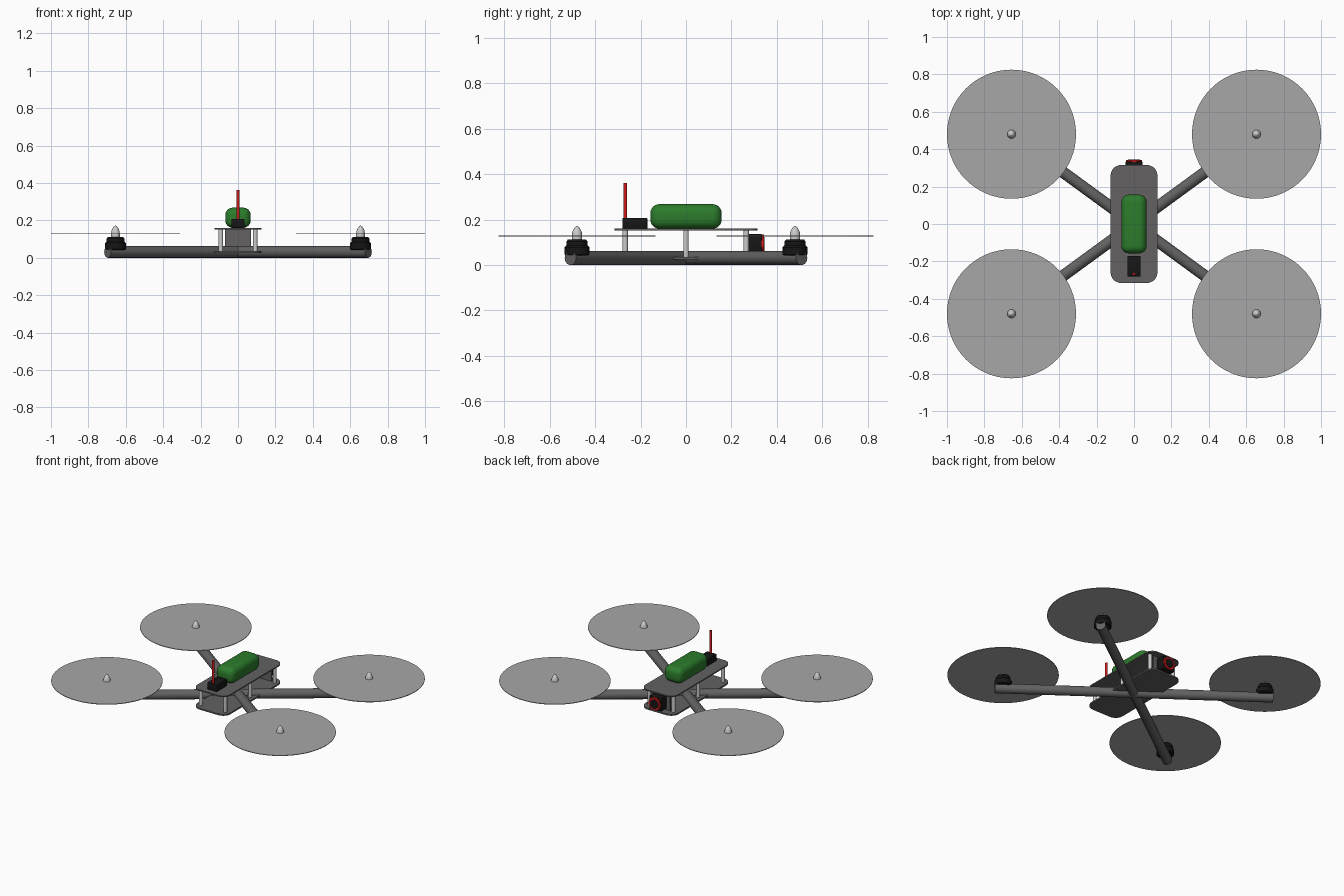
import bpy, bmesh, math
from mathutils import Vector

if "Cube" in bpy.data.objects:
    bpy.data.objects.remove(bpy.data.objects["Cube"])


def mat(name, rgb):
    m = bpy.data.materials.new(name)
    m.diffuse_color = (*rgb, 1)
    m.use_nodes = True
    m.node_tree.nodes["Principled BSDF"].inputs["Base Color"].default_value = m.diffuse_color
    return m


CARBON = mat("carbon grey", (0.125, 0.12, 0.12))
PROP = mat("propeller grey", (0.39, 0.39, 0.39))
METAL = mat("light metal", (0.6, 0.6, 0.6))
BLACK = mat("black", (0.008, 0.008, 0.008))
GREEN = mat("battery green", (0.025, 0.2, 0.025))
RED = mat("red", (0.65, 0.01, 0.01))


def finish(name, bm, material, smooth=True):
    bmesh.ops.recalc_face_normals(bm, faces=bm.faces)
    me = bpy.data.meshes.new(name)
    bm.to_mesh(me)
    bm.free()
    me.materials.append(material)
    ob = bpy.data.objects.new(name, me)
    bpy.context.collection.objects.link(ob)
    if smooth:
        bpy.ops.object.select_all(action='DESELECT')
        ob.select_set(True)
        bpy.context.view_layer.objects.active = ob
        bpy.ops.object.shade_smooth_by_angle(angle=math.radians(35))
    return ob


def rod(name, a, b, r, material, n=32):
    """Capped cylinder from a to b."""
    a, b = Vector(a), Vector(b)
    bm = bmesh.new()
    bmesh.ops.create_cone(bm, cap_ends=True, segments=n, radius1=r, radius2=r,
                          depth=(b - a).length)
    ob = finish(name, bm, material)
    ob.rotation_mode = 'QUATERNION'
    ob.rotation_quaternion = (b - a).to_track_quat('Z', 'Y')
    ob.location = (a + b) / 2
    return ob


def box(name, lo, hi, material, bevel=0.0, seg=3):
    lo, hi = Vector(lo), Vector(hi)
    bm = bmesh.new()
    bmesh.ops.create_cube(bm, size=1)
    for v in bm.verts:
        v.co = Vector(v.co[i] * (hi[i] - lo[i]) + (hi[i] + lo[i]) / 2 for i in range(3))
    if bevel:
        bmesh.ops.bevel(bm, geom=bm.edges[:], offset=bevel, segments=seg,
                        profile=0.5, affect='EDGES')
    return finish(name, bm, material)


def lathe(name, profile, loc, material, n=32):
    """Revolve (radius, height) points about the z axis."""
    bm = bmesh.new()
    vs = [bm.verts.new((r, 0, z)) for r, z in profile]
    es = [bm.edges.new(p) for p in zip(vs, vs[1:])]
    bmesh.ops.spin(bm, geom=vs + es, axis=(0, 0, 1), cent=(0, 0, 0),
                   angle=2 * math.pi, steps=n)
    bmesh.ops.remove_doubles(bm, verts=bm.verts, dist=1e-5)
    ob = finish(name, bm, material)
    ob.location = loc
    return ob


def plate(name, z0, z1, hx=0.125, hy=0.315, r=0.055):
    """Rounded rectangle slab."""
    bm = bmesh.new()
    vs = []
    for k, (sx, sy) in enumerate([(1, 1), (-1, 1), (-1, -1), (1, -1)]):
        for i in range(9):
            a = math.pi / 2 * (k + i / 8)
            vs.append(bm.verts.new((sx * (hx - r) + r * math.cos(a),
                                    sy * (hy - r) + r * math.sin(a), z0)))
    f = bm.faces.new(vs)
    ext = bmesh.ops.extrude_face_region(bm, geom=[f])["geom"]
    # keep the slab closed on its lower side
    if not any(all(abs(v.co.z - z0) < 1e-6 for v in g.verts) and g.is_valid
               and not (g in ext) for g in bm.faces if len(g.verts) > 4):
        bm.faces.new(vs)
    bmesh.ops.translate(bm, vec=(0, 0, z1 - z0),
                        verts=[g for g in ext if isinstance(g, bmesh.types.BMVert)])
    return finish(name, bm, CARBON)


# frame plates
plate("bottom_plate", 0.025, 0.035)
plate("top_plate", 0.152, 0.160)

# arms, motors, propeller discs and nuts
for sx, side in ((-1, "left"), (1, "right")):
    for sy, end in ((-1, "front"), (1, "back")):
        tag = f"{end}_{side}"
        x, y = sx * 0.655, sy * 0.48
        rod("arm_" + tag, (0, 0, 0.031), (sx * 0.697, sy * 0.509, 0.031), 0.031, CARBON)
        lathe("motor_" + tag, [(0, 0.042), (0.05, 0.042), (0.055, 0.047), (0.055, 0.078),
                               (0.047, 0.086), (0.047, 0.103), (0.04, 0.112), (0, 0.112)],
              (x, y, 0), BLACK)
        lathe("propeller_" + tag, [(0, 0.126), (0.345, 0.126), (0.345, 0.130), (0, 0.130)],
              (x, y, 0), PROP, 64)
        lathe("prop_nut_" + tag, [(0, 0.11), (0.023, 0.11), (0.023, 0.132), (0.021, 0.145),
                                  (0.014, 0.16), (0.006, 0.170), (0, 0.172)],
              (x, y, 0), METAL, 24)

# standoffs between the plates
for sx, side in ((-1, "left"), (1, "right")):
    for y, end in ((-0.268, "front"), (0, "middle"), (0.265, "back")):
        rod(f"standoff_{end}_{side}", (sx * 0.092, y, 0.034), (sx * 0.092, y, 0.153),
            0.012, METAL, 20)

# battery
box("battery", (-0.068, -0.157, 0.160), (0.068, 0.157, 0.268), GREEN, 0.04, 6)

# transmitter with antenna
box("transmitter", (-0.036, -0.28, 0.160), (0.036, -0.17, 0.207), BLACK, 0.003, 2)
rod("antenna", (0, -0.267, 0.2), (0, -0.267, 0.362), 0.008, RED, 16)

# camera on its mounting plate
box("camera_mount", (-0.07, 0.262, 0.035), (0.07, 0.270, 0.152), CARBON)
box("camera_body", (-0.045, 0.27, 0.047), (0.045, 0.334, 0.137), BLACK, 0.006, 2)
rod("lens_ring", (0, 0.33, 0.092), (0, 0.343, 0.092), 0.043, RED)
rod("lens", (0, 0.33, 0.092), (0, 0.346, 0.092), 0.031, BLACK)
